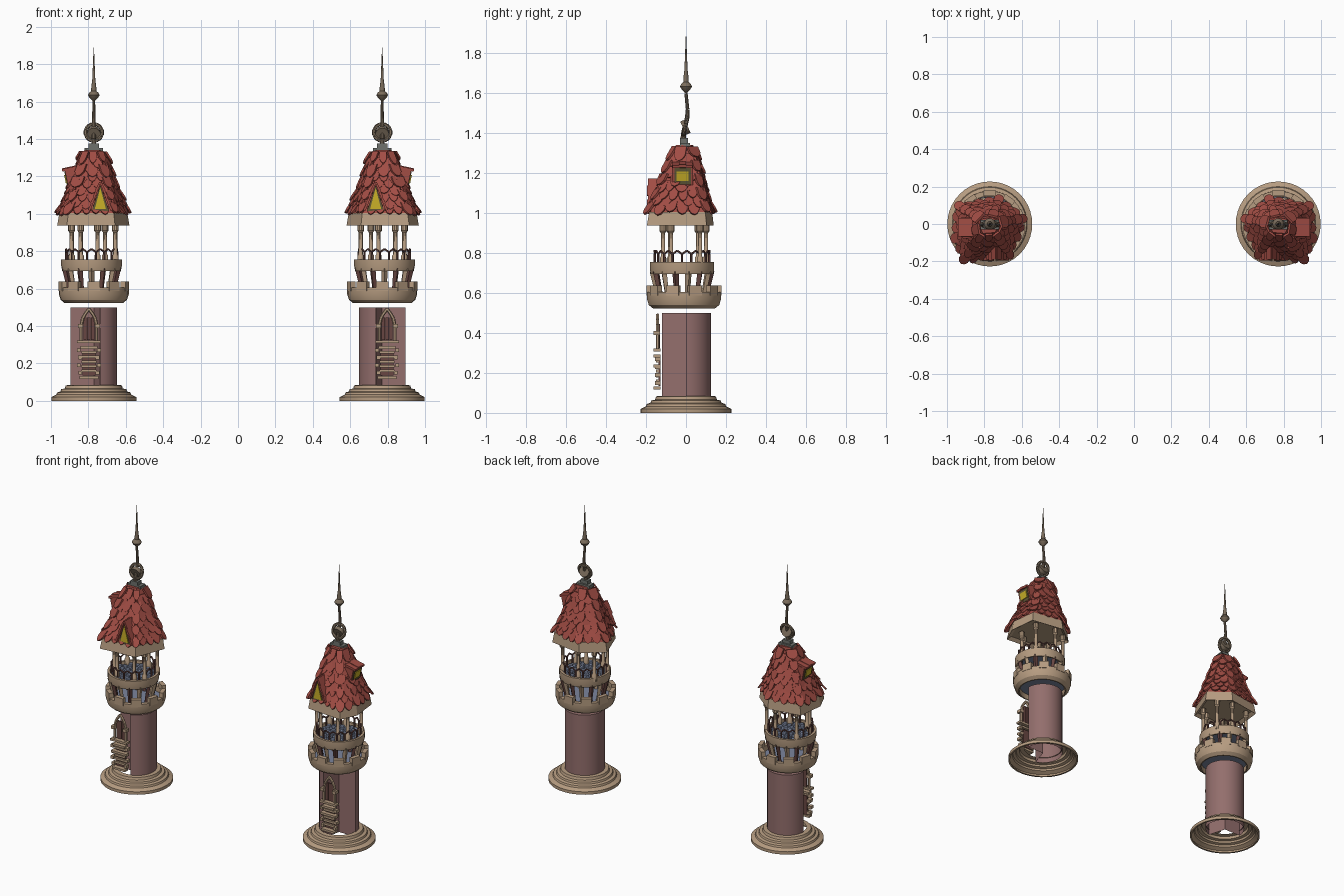
import bpy, bmesh, math, random
from mathutils import Vector, Matrix

random.seed(4)
cube = bpy.data.objects.get("Cube")
if cube:
    bpy.data.objects.remove(cube)
CX = 0.771  # distance of each tower from the middle


def material(name, r, g, b):
    m = bpy.data.materials.new(name)
    col = [(c / 255) ** 2.2 for c in (r, g, b)] + [1]
    m.diffuse_color = col
    m.use_nodes = True
    for n in m.node_tree.nodes:
        if n.type == 'BSDF_PRINCIPLED':
            n.inputs["Base Color"].default_value = col
    return m


TAN = material("tan_stone", 181, 155, 128)
PLUM = material("plum_wall", 146, 110, 108)
RED = material("red_tile", 160, 78, 70)
IRON = material("brown_iron", 122, 108, 92)
YELLOW = material("yellow_glass", 200, 175, 45)
BLUE = material("blue_cobble", 122, 132, 156)
WOOD = material("dark_wood", 104, 72, 68)
OLIVE = material("olive_frame", 98, 88, 58)
GREY = material("grey_metal", 110, 113, 108)


def part(name, bm, mat, smooth=False, fix=True):
    """Turn a bmesh into one part, mirrored onto the twin tower."""
    if fix:
        bmesh.ops.recalc_face_normals(bm, faces=bm.faces)
    bmesh.ops.translate(bm, verts=bm.verts, vec=(CX, 0, 0))
    me = bpy.data.meshes.new(name)
    bm.to_mesh(me)
    bm.free()
    me.materials.append(mat)
    ob = bpy.data.objects.new(name, me)
    bpy.context.collection.objects.link(ob)
    mod = ob.modifiers.new("twin", 'MIRROR')
    mod.use_mirror_merge = False
    if smooth:
        bpy.ops.object.select_all(action='DESELECT')
        ob.select_set(True)
        bpy.context.view_layer.objects.active = ob
        bpy.ops.object.shade_smooth_by_angle(angle=math.radians(32))


def loft(bm, rings, caps=True):
    loops = [[bm.verts.new(p) for p in ring] for ring in rings]
    n = len(loops[0])
    for a, b in zip(loops, loops[1:]):
        for i in range(n):
            bm.faces.new((a[i], a[(i + 1) % n], b[(i + 1) % n], b[i]))
    if caps:
        bm.faces.new(loops[0][::-1])
        bm.faces.new(loops[-1])


def lathe(bm, profile, c=(0, 0), segs=32, caps=False):
    loft(bm, [[(c[0] + r * math.cos(i * math.tau / segs), c[1] + r * math.sin(i * math.tau / segs), z)
               for i in range(segs)] for r, z in profile], caps)


def box(bm, size, loc, rot=None):
    m = Matrix.Translation(loc) @ (rot or Matrix()) @ Matrix.Diagonal((*size, 1))
    bmesh.ops.create_cube(bm, size=1, matrix=m)


def rod(bm, p, q, r1, r2, segs=8):
    p, q = Vector(p), Vector(q)
    m = Matrix.Translation((p + q) / 2) @ (q - p).to_track_quat('Z', 'Y').to_matrix().to_4x4()
    bmesh.ops.create_cone(bm, cap_ends=True, segments=segs, radius1=r1, radius2=r2,
                          depth=(q - p).length, matrix=m)


def prism(bm, pts, y0, y1):
    loft(bm, [[(x, y, z) for x, z in pts] for y in (y0, y1)])


def around(c, r, a, z):
    return Vector((c[0] + r * math.cos(a), c[1] + r * math.sin(a), z))


# stepped foot
bm = bmesh.new()
lathe(bm, [(.215, 0), (.227, 0), (.227, .02), (.2, .033), (.196, .045), (.178, .05), (.174, .062),
           (.155, .066), (.15, .083), (.12, .085)], segs=40)
part("stepped_foot", bm, TAN, True, fix=False)

# round shaft with a wedge missing at the outer front corner
bm = bmesh.new()
arc = [around((0, 0), .125, math.radians(254 * i / 24), 0) for i in range(25)] + [Vector((0, 0, 0))]
loft(bm, [[(p.x, p.y, z) for p in arc] for z in (.05, .5)])
bmesh.ops.delete(bm, geom=[f for f in bm.faces if f.calc_center_median().z < .06], context='FACES')
part("tower_shaft", bm, PLUM, True, fix=False)

# pointed window, sills and shutter slats standing before the wedge
bm = bmesh.new()
wx, wy = .026, -.142
for s in (-1, 1):
    curve = [(.042, .32), (.042, .40), (.034, .44), (.02, .465), (0, .492)]
    for (a, z0), (b, z1) in zip(curve, curve[1:]):
        rod(bm, (wx + s * a, wy, z0), (wx + s * b, wy, z1), .009, .009, 6)
    for k in range(4):
        box(bm, (.02, .028, .02), (wx + s * (.046 + .008 * (k % 2)), wy, .15 + .04 * k))
    box(bm, (.026, .034, .02), (wx + s * .045, wy - .004, .40))
for z, w in ((.315, .125), (.285, .09), (.235, .115), (.125, .1)):
    box(bm, (w, .035, .014), (wx, wy - .004, z))
for z in (.16, .185, .21, .26):
    box(bm, (.08, .016, .014), (wx, wy, z))
part("window_stonework", bm, TAN)
bm = bmesh.new()
for k in (-1, 0, 1):
    box(bm, (.018, .01, .12), (wx + k * .021, wy + .006, .385))
box(bm, (.07, .01, .13), (wx, wy + .01, .2))
part("window_shutters", bm, WOOD)

# lower balcony bowl with battlements
bc = (0, -.01)
bm = bmesh.new()
lathe(bm, [(.148, .56), (.148, .522), (.155, .522), (.177, .54), (.187, .57), (.187, .605),
           (.16, .605), (.16, .56)], bc, 30)
for i in range(10):
    a = math.tau * (i + .5) / 10
    box(bm, (.028, .065, .05), around(bc, .174, a, .613), Matrix.Rotation(a, 4, 'Z'))
part("battlement_bowl", bm, TAN, True)

# blue cobbled floors
rc = (.012, -.02)
bm = bmesh.new()
lathe(bm, [(.158, .562), (.158, .57)], bc, 24, True)
lathe(bm, [(.146, .72), (.146, .735)], rc, 24, True)
for i in range(45):
    p = around(rc, .135 * math.sqrt((i + .5) / 45), i * 2.4, .738)
    rod(bm, p, p + Vector((0, 0, random.uniform(.005, .012))), .017, .013, 6)
part("cobbled_floors", bm, BLUE)

# slanted brackets, alternately stone and wood
for name, mat, odd in (("stone_brackets", TAN, 0), ("wood_brackets", WOOD, 1)):
    bm = bmesh.new()
    for i in range(odd, 14, 2):
        a = math.tau * (i + .5) / 14
        rod(bm, around(rc, .115, a, .57), around(rc, .145, a, .71), .012, .017, 4)
    part(name, bm, mat)

# upper balcony band
bm = bmesh.new()
lathe(bm, [(.14, .7), (.157, .695), (.162, .72), (.162, .755), (.146, .755), (.146, .72), (.14, .7)], rc, 30)
part("balcony_band", bm, TAN, True)

# railing with bowed top
bm = bmesh.new()
for i in range(18):
    a, b = math.tau * i / 18, math.tau * (i + 1) / 18
    top = around(rc, .138, (a + b) / 2, .812)
    rod(bm, around(rc, .138, a, .74), around(rc, .138, a, .798), .006, .006, 6)
    for e in (a, b):
        rod(bm, around(rc, .138, e, .795), top, .005, .005, 6)
part("railing", bm, WOOD)

# posts with capitals
bm = bmesh.new()
for x, y in ((.12, .07), (.118, -.075), (.07, -.115), (-.02, .1), (-.06, -.115), (-.115, .06), (-.115, -.08)):
    lathe(bm, [(.017, .73), (.017, .775), (.011, .785), (.011, .9), (.018, .91), (.018, .945)], (x, y), 10, True)
part("posts", bm, TAN, True)

# six-sided eaves and roof core
HEX = [Vector(p) for p in ((.17, .1), (-.05, .135), (-.185, .03), (-.11, -.17), (.14, -.19), (.19, -.08))]
SLOPE = ((1.0, 1.0), (1.1, .75), (1.2, .56), (1.34, .28))


def spread(z):
    for (z0, s0), (z1, s1) in zip(SLOPE, SLOPE[1:]):
        if z <= z1:
            break
    return s0 + (s1 - s0) * (z - z0) / (z1 - z0)


def hex_ring(z, s):
    return [(p.x * s, p.y * s, z) for p in HEX]


bm = bmesh.new()
loft(bm, [hex_ring(.955, .9), hex_ring(.937, 1.03), hex_ring(1.005, .97)])
part("eaves", bm, TAN)
bm = bmesh.new()
loft(bm, [hex_ring(z, s * .95) for z, s in SLOPE])
part("roof_core", bm, RED)

# overlapping rounded roof tiles
bm = bmesh.new()
OUTLINE = ((-1, 0), (1, 0), (1, .65), (.6, .93), (0, 1.05), (-.6, .93), (-1, .65))
for row in range(9):
    z = 1.06 + row * .034
    s, low = spread(z), spread(z - .06)
    for k in range(6):
        p, q, prev = HEX[k], HEX[(k + 1) % 6], HEX[k - 1]
        n = max(1, round((q - p).length * s / .046))
        for j in range(n):
            t = (j + .5 * (row % 2)) / n
            along = (q - p).normalized()
            if t == 0:
                along = (along + (p - prev).normalized()).normalized()
            flat = p.lerp(q, t)
            up = Vector((*(flat * s), z))
            down = Vector((*(flat * low), z - .06)) - up
            a = Vector((*along, 0))
            out = down.cross(a).normalized()
            if out.z < 0:
                out = -out
            w = (q - p).length * s / n * .53
            drop = random.uniform(.9, 1.2)
            lift = random.uniform(.006, .016)
            base = [up + a * (w * u) + down * (v * drop) + out * (lift * v - .004) for u, v in OUTLINE]
            loft(bm, [base, [v + out * .011 for v in base]])
part("roof_tiles", bm, RED)

# front gable dormer
dx = -.035
bm = bmesh.new()
for s in (-1, 1):
    foot, ridge = Vector((dx + s * .052, 0, 1.02)), Vector((dx, 0, 1.16))
    for k in range(4):
        a, b = foot.lerp(ridge, k / 4 - .03), foot.lerp(ridge, k / 4 + .28)
        prism(bm, [(a.x, a.z), (a.x + s * .014, a.z + .006), (b.x + s * .006, b.z + .008), (b.x, b.z)],
              -.195 + .004 * (k % 2), -.07)
part("front_dormer_roof", bm, RED)
bm = bmesh.new()
prism(bm, [(dx - .047, 1.015), (dx + .047, 1.015), (dx, 1.155)], -.182, -.06)
part("front_dormer_frame", bm, OLIVE)
bm = bmesh.new()
prism(bm, [(dx - .03, 1.025), (dx + .03, 1.025), (dx, 1.138)], -.186, -.18)
part("front_dormer_glass", bm, YELLOW)

# outer box dormer, leaning outwards
lean = Matrix.Rotation(math.radians(12), 4, 'Y')
for name, mat, size, x, z in (("side_dormer_body", OLIVE, (.1, .082, .085), .1, 1.195),
                              ("side_dormer_glass", YELLOW, (.006, .06, .048), .151, 1.185)):
    bm = bmesh.new()
    box(bm, size, (x, -.017, z), lean)
    part(name, bm, mat)
bm = bmesh.new()
for k in (-1, 0, 1):
    box(bm, (.115, .034, .014), (.113, -.017 + k * .033, 1.244 + .004 * (k == 0)), lean)
for k in (-1, 1):
    box(bm, (.1, .012, .09), (.096, -.017 + k * .046, 1.195), lean)
part("side_dormer_roof", bm, RED)

# metal collar
bm = bmesh.new()
box(bm, (.1, .05, .02), (0, -.004, 1.342))
box(bm, (.055, .04, .03), (0, -.01, 1.36))
part("spire_collar", bm, GREY)

# bent spire with round medallion, knob and needle
bm = bmesh.new()
path = [(-.014, 1.36, .014), (-.012, 1.4, .013), (.006, 1.48, .011), (.008, 1.52, .009), (0, 1.6, .008), (0, 1.66, .008)]
for (y0, z0, r0), (y1, z1, r1) in zip(path, path[1:]):
    rod(bm, (0, y0, z0), (0, y1, z1), r0, r1, 10)
lathe(bm, [(.008, 1.605), (.014, 1.612), (.024, 1.622), (.031, 1.634), (.024, 1.648), (.014, 1.656),
           (.014, 1.67), (.008, 1.72), (.001, 1.89)], (0, 0), 14, True)
rod(bm, (0, -.014, 1.425), (0, .008, 1.435), .036, .036, 20)
for i in range(24):
    e = [math.tau * k / 24 for k in (i, i + 1)]
    ends = [Vector((.045 * math.cos(a), -.003 + .011 * math.sin(a), 1.435 + .045 * math.sin(a))) for a in e]
    rod(bm, ends[0], ends[1], .01, .01, 6)
part("spire", bm, IRON, True)
